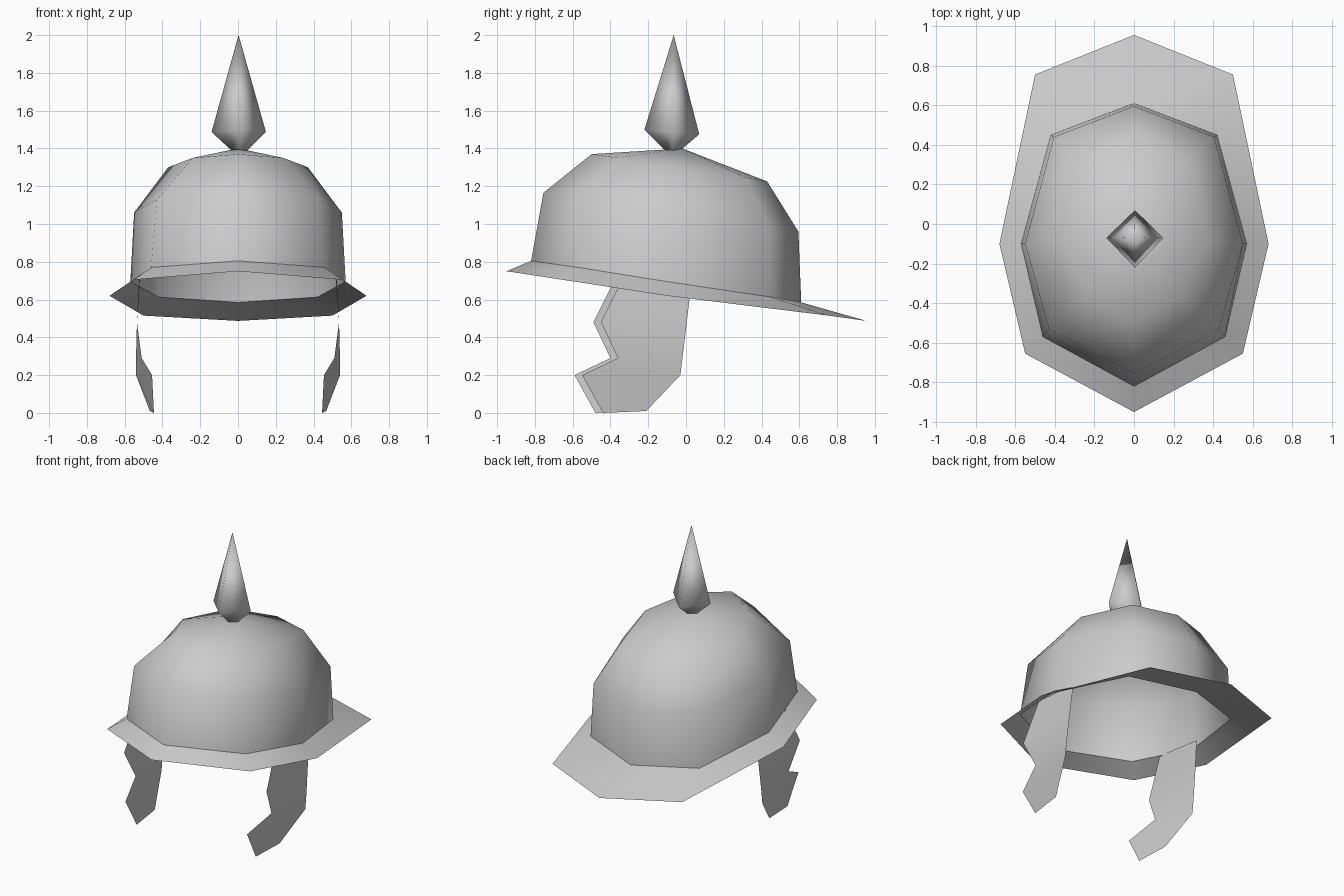
import bpy

cube = bpy.data.objects.get("Cube")
if cube:
    bpy.data.objects.remove(cube)

steel = bpy.data.materials.new("grey_steel")
steel.use_nodes = True
GREY = (0.6, 0.6, 0.6, 1)
steel.diffuse_color = GREY
steel.node_tree.nodes["Principled BSDF"].inputs["Base Color"].default_value = GREY


def make_object(name, verts, faces):
    mesh = bpy.data.meshes.new(name)
    mesh.from_pydata(verts, [], faces)
    mesh.materials.append(steel)
    mesh.shade_smooth()
    obj = bpy.data.objects.new(name, mesh)
    bpy.context.collection.objects.link(obj)
    return obj


def full_ring(half):
    """Mirror a front-to-back half ring into a closed ring."""
    return half + [(-x, y, z) for x, y, z in reversed(half[1:-1])]


def loft(name, rings, tip=None):
    """Skin a stack of equal rings, with an optional closing point."""
    n = len(rings[0])
    verts = [p for ring in rings for p in ring]
    faces = []
    for r in range(len(rings) - 1):
        for i in range(n):
            a, b = r * n + i, r * n + (i + 1) % n
            faces.append((a, b, b + n, a + n))
    if tip:
        last = (len(rings) - 1) * n
        verts.append(tip)
        faces += [(last + i, last + (i + 1) % n, len(verts) - 1) for i in range(n)]
    return make_object(name, verts, faces)


# Half rings run from front to back on the +x side
brim_edge = full_ring([(0, -.95, .75), (.55, -.655, .705), (.68, -.1, .62),
                       (.5, .755, .515), (0, .955, .487)])
rim = full_ring([(0, -.82, .805), (.46, -.57, .77), (.57, -.1, .695),
                 (.42, .45, .613), (0, .61, .585)])
wall = full_ring([(0, -.755, 1.165), (.43, -.53, 1.13), (.55, -.1, 1.06),
                  (.405, .44, .98), (0, .595, .96)])
crown = full_ring([(0, -.5, 1.37), (.24, -.36, 1.35), (.37, -.08, 1.3),
                   (.28, .32, 1.245), (0, .43, 1.225)])

loft("helmet_dome", [rim, wall, crown], (0, -.02, 1.4))
loft("helmet_brim", [brim_edge, rim])

# Four-sided spike on top of the dome
spike_base = [(.005, -.11, 1.39), (.05, -.07, 1.39), (.005, -.03, 1.39), (-.035, -.07, 1.39)]
spike_waist = [(.005, -.22, 1.5), (.148, -.07, 1.487), (.005, .07, 1.475), (-.14, -.07, 1.487)]
loft("top_spike", [spike_base, spike_waist], (.003, -.065, 2))

# Cheek guards: thin sheets between a stepped front edge and a straighter rear edge
front_edge = [(.515, -.32, .74), (.535, -.45, .48), (.51, -.36, .29),
              (.455, -.55, .2), (.445, -.44, 0)]
rear_edge = [(.525, .03, .7), (.535, .004, .48), (.54, -.019, .29),
             (.54, -.03, .2), (.467, -.21, .01)]
for name, side, shift in (("left_cheek_guard", 1, 0), ("right_cheek_guard", -1, -.04)):
    verts = [(side * x, y + shift, z) for x, y, z in front_edge + rear_edge]
    n = len(front_edge)
    faces = [(i, i + 1, i + n + 1, i + n) for i in range(n - 1)]
    if side < 0:
        faces = [f[::-1] for f in faces]
    make_object(name, verts, faces)
